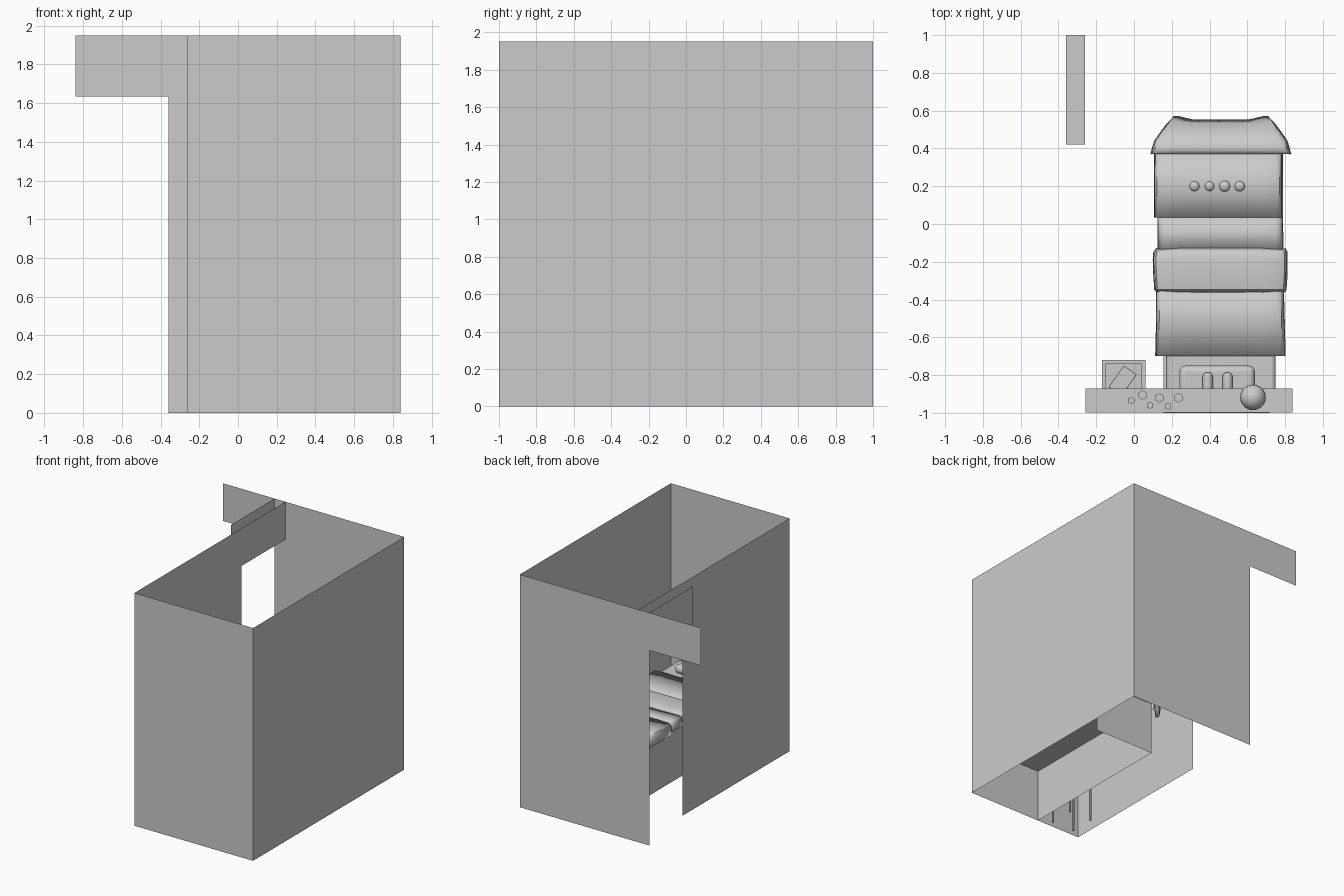
import bpy, bmesh, math
from mathutils import Vector

if "Cube" in bpy.data.objects:
    bpy.data.objects.remove(bpy.data.objects["Cube"])

def mesh(name, verts, faces, smooth=False):
    me = bpy.data.meshes.new(name)
    me.from_pydata(verts, [], faces)
    me.update()
    ob = bpy.data.objects.new(name, me)
    bpy.context.collection.objects.link(ob)
    if smooth:
        soften(ob)
    return ob

def soften(ob, angle=40):
    bpy.ops.object.select_all(action='DESELECT')
    bpy.context.view_layer.objects.active = ob
    ob.select_set(True)
    bpy.ops.object.shade_smooth_by_angle(angle=math.radians(angle))

def sheet(name, pts):
    return mesh(name, pts, [list(range(len(pts)))])

def box(name, x0, x1, y0, y1, z0, z1, bevel=0.0, segs=3):
    bm = bmesh.new()
    bmesh.ops.create_cube(bm, size=1)
    for v in bm.verts:
        v.co = Vector((x0 + (v.co.x + .5) * (x1 - x0),
                       y0 + (v.co.y + .5) * (y1 - y0),
                       z0 + (v.co.z + .5) * (z1 - z0)))
    me = bpy.data.meshes.new(name)
    bm.to_mesh(me)
    bm.free()
    ob = bpy.data.objects.new(name, me)
    bpy.context.collection.objects.link(ob)
    if bevel:
        m = ob.modifiers.new("round", 'BEVEL')
        m.width, m.segments = bevel, segs
        soften(ob)
    return ob

def ball(name, loc, r, scale=(1, 1, 1)):
    bpy.ops.mesh.primitive_uv_sphere_add(segments=20, ring_count=12, radius=r, location=loc)
    ob = bpy.context.object
    ob.name, ob.scale = name, scale
    soften(ob)
    return ob

def rod(name, loc, r, h, sides):
    bpy.ops.mesh.primitive_cylinder_add(vertices=sides, radius=r, depth=h,
                                        location=(loc[0], loc[1], loc[2] + h / 2))
    bpy.context.object.name = name
    return bpy.context.object

# Cloth over the bed: each row is (y, left, right, top, hem, corner bulge)
def drape(name, rows, thick=0.006):
    verts, faces = [], []
    for y, x0, x1, top, hem, ear in rows:
        left = [(0, hem), (.004, (top + hem) / 2), (.008, top - .02),
                (.016, top - .006), (.035, top), (.12, top + .002), (.2, top)]
        half = [(x0 + dx, z, ear if 3 <= i <= 4 else 0) for i, (dx, z) in enumerate(left)]
        half2 = [(x0 + x1 - x, z, e) for x, z, e in reversed(half)]
        verts += [(x, y + e, z) for x, z, e in half + half2]
    n = 14
    for r in range(len(rows) - 1):
        for c in range(n - 1):
            a = r * n + c
            faces.append((a, a + 1, a + n + 1, a + n))
    ob = mesh(name, verts, faces, True)
    m = ob.modifiers.new("cloth", 'SOLIDIFY')
    m.thickness, m.offset = thick, 0
    return ob

L, R, D, H, Z = -.26, .84, -.36, 1.95, 1.635   # wall planes, top, door head

# Room walls
sheet("head_wall", [(L, -1, 0), (R, -1, 0), (R, -1, H), (L, -1, H)])
sheet("right_wall", [(R, -1, 0), (R, 1, 0), (R, 1, H), (R, -1, H)])
sheet("back_wall", [(R, 1, 0), (D, 1, 0), (D, 1, Z), (-R, 1, Z), (-R, 1, H), (R, 1, H)])
sheet("left_wall", [(L, -1, 0), (L, -1, H), (L, 1, H), (L, 1, Z), (L, .42, Z), (L, .42, 0)])
sheet("door_lintel_outer", [(D, .42, Z), (D, 1, Z), (D, 1, H), (D, .42, H)])
sheet("door_lintel_under", [(D, .42, Z), (L, .42, Z), (L, 1, Z), (D, 1, Z)])

# Bed base: side, foot panel and slat board, open on the wall side
sheet("bed_side", [(.155, -1, 0), (.155, .4, 0), (.155, .4, .45), (.155, -1, .45)])
sheet("bed_foot", [(.155, .4, 0), (.72, .4, 0), (.72, .4, .45), (.155, .4, .45)])
sheet("bed_board", [(.155, -1, .45), (.72, -1, .45), (.72, .4, .45), (.155, .4, .45)])
box("mattress", .17, .75, -.99, .38, .452, .505, .02)

# Bedding layers
drape("sheet_upper", [(-.7, .115, .8, .513, .44, 0), (-.5, .12, .795, .515, .44, 0),
                      (-.33, .12, .79, .515, .44, 0)])
drape("folded_blanket", [(-.36, .12, .8, .515, .43, .006), (-.345, .11, .805, .532, .43, 0),
                         (-.27, .105, .81, .54, .425, 0), (-.19, .102, .81, .537, .43, 0),
                         (-.15, .105, .81, .53, .43, 0), (-.13, .12, .8, .515, .44, -.006)])
drape("sheet_middle", [(-.15, .128, .79, .513, .44, 0), (.04, .128, .785, .513, .44, 0)])
drape("sheet_lower", [(.035, .108, .785, .522, .435, 0), (.2, .108, .785, .524, .435, 0),
                      (.38, .11, .785, .522, .435, 0)])
drape("foot_cover", [(.37, .09, .83, .53, .37, 0), (.4, .097, .822, .535, .345, 0),
                     (.44, .11, .81, .525, .34, 0), (.49, .145, .775, .48, .335, .005),
                     (.53, .175, .745, .41, .335, .012), (.55, .195, .725, .345, .335, .02)])
for x, r in ((.32, .026), (.40, .025), (.48, .029), (.56, .027)):
    ball("cover_button", (x, .2, .53), r, (1, 1, .7))

# Pillow and the legs of a soft toy leaning on it
box("pillow", .24, .64, -.98, -.75, .505, .575, .032, 4)
for x in (.39, .495):
    box("toy_leg", x - .027, x + .027, -.95, -.785, .565, .62, .026, 5)

# Shelf along the head wall with things on it
box("wall_shelf", L + .002, R - .002, -.998, -.87, .80, .83)
box("shelf_top", L + .008, R - .008, -.995, -.876, .83, .834)
for i, (x, y) in enumerate(((-.015, -.935), (.045, -.905), (.085, -.96),
                            (.135, -.92), (.18, -.965), (.235, -.92))):
    rod("hex_jar", (x, y, .834), .019 + .006 * (i % 2), .05 + .02 * (i % 3), 6)
ball("round_ornament", (.63, -.918, .9), .068)
rod("ornament_base", (.63, -.918, .832), .04, .012, 24)

# Bedside table: four thin legs, box and tray rim
for x in (-.16, .05):
    for y in (-.94, -.73):
        rod("table_leg", (x, y, 0), .009, .36, 10)
box("bedside_table", -.17, .06, -.95, -.72, .35, .43)
for n, e in enumerate(((-.17, .06, -.74, -.72), (-.17, .06, -.95, -.93),
                       (-.17, -.15, -.93, -.74), (.04, .06, -.93, -.74))):
    box("tray_rim", *e, .43, .445)

# Book lying at an angle on the table
for name, dx, z, h in (("book_cover", .07, .431, .008), ("book_pages", .062, .439, .025),
                       ("book_cover_top", .07, .464, .008)):
    b = box(name, -dx * .6, dx * .6, -dx, dx, 0, h, .003, 2)
    b.location = (-.06, -.83, z)
    b.rotation_euler.z = math.radians(-35)
